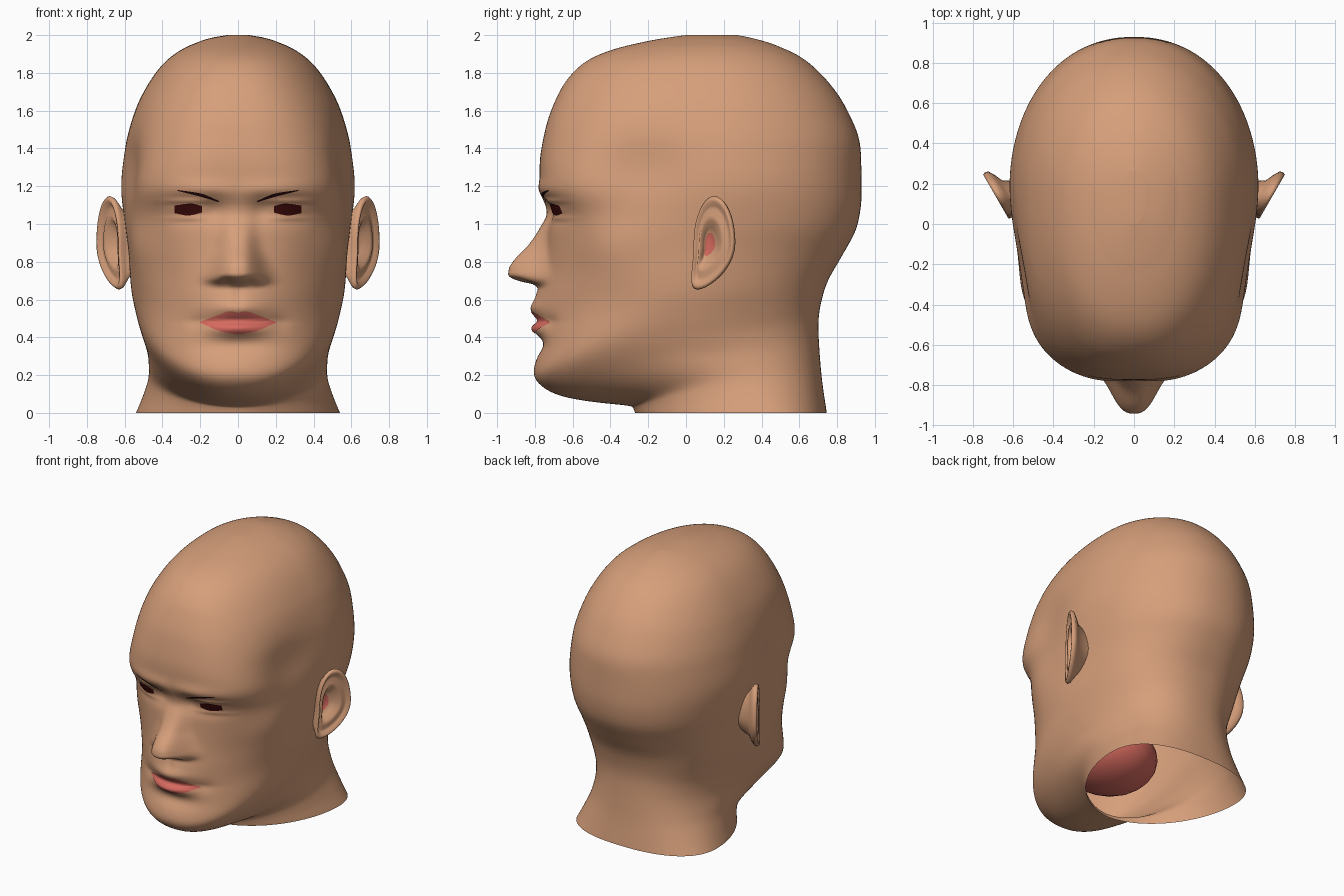
import bpy, bmesh, math
from mathutils import Vector
from mathutils.bvhtree import BVHTree

cube = bpy.data.objects.get("Cube")
if cube:
    bpy.data.objects.remove(cube)


def material(name, r, g, b):
    mat = bpy.data.materials.new(name)
    mat.use_nodes = True
    mat.diffuse_color = (r, g, b, 1)
    mat.node_tree.nodes["Principled BSDF"].inputs["Base Color"].default_value = (r, g, b, 1)
    return mat


skin = material("skin", .67, .345, .195)
pink = material("lip_pink", .68, .145, .115)
iris = material("iris_maroon", .045, .003, .003)
brow = material("brow_dark", .02, .003, .004)


def finish(name, bm, *mats):
    bmesh.ops.recalc_face_normals(bm, faces=bm.faces)
    mesh = bpy.data.meshes.new(name)
    bm.to_mesh(mesh)
    bm.free()
    for mat in mats:
        mesh.materials.append(mat)
    mesh.shade_smooth()
    obj = bpy.data.objects.new(name, mesh)
    bpy.context.collection.objects.link(obj)
    return obj


def curve(points, col=1):
    """Smooth curve through the points that never overshoots them."""
    xs = [p[0] for p in points]
    ys = [p[col] for p in points]
    last = len(xs) - 1
    d = [(ys[i + 1] - ys[i]) / (xs[i + 1] - xs[i]) for i in range(last)]
    m = [d[0]]
    for a, b in zip(d, d[1:]):
        m.append(2 * a * b / (a + b) if a * b > 0 else 0)
    m.append(d[-1])

    def value(x):
        x = min(max(x, xs[0]), xs[-1])
        i = 0
        while i < last - 1 and x > xs[i + 1]:
            i += 1
        h = xs[i + 1] - xs[i]
        t = (x - xs[i]) / h
        s = t * t * (3 - 2 * t)
        return (ys[i] * (1 - s) + ys[i + 1] * s
                + h * t * (1 - t) * (m[i] * (1 - t) - m[i + 1] * t))
    return value


def soft(points, col=1, blur=.07):
    """The same curve with its bends evened out, ends kept."""
    exact = curve(points, col)

    def value(x):
        reach = min(blur, x, 2 - x)
        return sum(exact(x + reach * k / 4) * (5 - abs(k)) for k in range(-4, 5)) / 25
    return value


# Head profiles: ring height, then height and depth at the front and the back
front = [(0, 0, -.27), (.17, .035, -.285), (.25, .055, -.47), (.32, .085, -.65),
         (.38, .13, -.75), (.43, .19, -.8), (.5, .3, -.785), (.62, .5, -.77),
         (.76, .7, -.76), (.95, .95, -.74), (1.2, 1.2, -.772), (1.3, 1.3, -.775),
         (1.5, 1.5, -.745), (1.7, 1.7, -.67), (1.8, 1.8, -.6), (1.88, 1.88, -.5),
         (1.95, 1.95, -.3), (1.985, 1.985, -.11), (2, 2, 0)]
back = [(0, 0, .745), (.2, .22, .715), (.4, .47, .7), (.6, .66, .735),
        (.8, .83, .825), (1, 1, .91), (1.15, 1.15, .93), (1.4, 1.4, .925),
        (1.62, 1.62, .845), (1.79, 1.79, .72), (1.92, 1.92, .555),
        (1.985, 1.985, .35), (2, 2, .27)]
front_z, front_y = soft(front, 1, .04), soft(front, 2, .04)
back_z, back_y = soft(back), soft(back, 2)
width = soft([(0, .54), (.1, .5), (.2, .475), (.3, .48), (.4, .507), (.5, .537),
              (.65, .567), (.85, .58), (1, .6), (1.2, .622), (1.4, .6), (1.6, .545),
              (1.75, .47), (1.86, .385), (1.93, .29), (1.98, .17), (2, .06)], 1, .04)
middle = soft([(0, .4), (.15, .31), (.3, .12), (.45, 0), (.72, 0), (.85, .05),
               (1.05, .13), (2, .15)])
squareness = soft([(0, 1.85), (.3, 2.1), (.45, 2.3), (.62, 2), (.75, 2), (.9, 2.25),
                   (1.05, 2.5), (1.2, 2.9), (1.35, 2.7), (2, 2.1)])
nose_height = curve([(.66, 0), (.68, .03), (.695, .1), (.715, .16), (.735, .18), (.765, .18),
                     (.8, .165), (.89, .09), (.98, .035), (1.05, .005), (1.1, 0)])
nose_width = curve([(.66, .14), (.73, .132), (.79, .115), (.9, .09), (1.1, .08)])

# Soft dents (+) and bulges (-) on the face: x, z, spread x, spread z, depth
dents = [(.26, 1.075, .1, .05, .045),    # eye socket
         (.12, 1.07, .045, .05, .025),   # inner eye corner
         (0, 1.07, .06, .05, .015),      # nose root
         (.27, 1.075, .07, .03, -.025),  # eyeball
         (.27, 1.122, .08, .01, -.01),   # upper lid
         (.27, 1.03, .08, .01, -.007),   # lower lid
         (.17, 1.18, .13, .035, -.016),  # brow ridge
         (0, .6, .14, .07, -.035),       # muzzle
         (0, .55, .1, .03, -.03),        # upper lip
         (0, .485, .14, .012, .015),     # mouth slit
         (0, .445, .1, .027, -.04),      # lower lip
         (.22, .475, .04, .03, .01),     # mouth corner
         (0, .36, .13, .035, .025),      # groove over the chin
         (0, .23, .13, .05, -.01),       # chin
         (0, .62, .02, .04, .008),       # groove over the lip
         (.06, .7, .022, .012, .03)]     # nostril


def bell(a, b):
    return math.exp(-(a * a + b * b) / 2)


def sculpt(x, y, z):
    ax = abs(x)
    face = min(max((-.3 - y) / .25, 0), 1)
    if face > 0 and .1 < z < 1.4:
        dy = -nose_height(z) * math.exp(-(ax / nose_width(z)) ** 2.9)
        for cx, cz, sx, sz, depth in dents:
            dy += depth * bell((ax - cx) / sx, (z - cz) / sz)
        y += dy * face
    # Temples, cheekbones and the hollow of the neck behind the jaw
    pinch = .05 * bell((y + .25) / .18, (z - 1.26) / .15)
    pinch -= .04 * bell((y + .42) / .14, (z - .86) / .13)
    pinch += .025 * bell((y - .35) / .2, (z - .48) / .15)
    return x * (1 - pinch / .55), y, z


# Head and neck: stacked rings, tilted under the jaw, open at the neck
ROWS, COLS = 280, 200
bm = bmesh.new()
rings = []
for i in range(ROWS + 1):
    v = 2 * (1 - (1 - i / ROWS) ** 1.5)
    w, yc, n = width(v), middle(v), squareness(v)
    fy, fz, by, bz = front_y(v), front_z(v), back_y(v), back_z(v)
    ring = []
    for j in range(COLS):
        s = 2 * j / COLS - 1
        t = math.pi * (.55 * s + .45 * s ** 3)
        sn, cs = math.sin(t), math.cos(t)
        e = n if cs > 0 else 2.4 - .2 * v
        r = (abs(sn) ** e + abs(cs) ** e) ** (-1 / e)
        f = abs(r * cs)
        ey, ez = (fy, fz) if cs > 0 else (by, bz)
        ring.append(bm.verts.new(sculpt(w * r * sn, yc + (ey - yc) * f,
                                        v + (ez - v) * f ** 1.8)))
    rings.append(ring)
for low, high in zip(rings, rings[1:]):
    for j in range(COLS):
        k = (j + 1) % COLS
        bm.faces.new((low[j], low[k], high[k], high[j]))
bm.faces.new(rings[-1])
surface = BVHTree.FromBMesh(bm)
finish("head", bm, skin)


def plate(name, mat, x0, x1, bottom, top, nu=28, nv=10):
    """Thin plate laid on the face between two height curves."""
    bm = bmesh.new()
    grid = []
    for i in range(nu + 1):
        x = x0 + (x1 - x0) * i / nu
        lo, hi = bottom(abs(x)), top(abs(x))
        column = []
        for j in range(nv + 1):
            z = lo + (hi - lo) * j / nv
            hit = surface.ray_cast(Vector((x, -2, z)), Vector((0, 1, 0)))[0]
            column.append(bm.verts.new((x, hit.y - .005, z)))
        grid.append(column)
    for a, b in zip(grid, grid[1:]):
        for j in range(nv):
            bm.faces.new((a[j], b[j], b[j + 1], a[j + 1]))
    finish(name, bm, mat)


# Lips
plate("lips", pink, -.2, .2,
      curve([(0, .415), (.08, .428), (.2, .476)]),
      curve([(0, .53), (.04, .538), (.1, .52), (.2, .482)]), 48, 16)

# Ear rings from the hollow, over the rim and back to the head: scale, height, shift
ear_rings = [(.12, -.044, -.052), (.25, -.038, -.05), (.36, -.026, -.038), (.5, .004, -.022),
             (.62, .01, -.015), (.74, -.002, -.01), (.82, .002, -.006), (.9, .018, 0),
             (.97, .018, 0), (1.01, .006, 0), (.98, -.012, 0), (.86, -.03, -.015),
             (.7, -.05, -.04), (.5, -.12, -.06)]


def ear(name, side):
    bm = bmesh.new()
    flare = math.radians(30)
    loops = []
    for scale, height, shift in ear_rings:
        loop = []
        for j in range(40):
            a = math.tau * j / 40
            sa = math.sin(a)
            u = scale * (.122 * math.cos(a) - .1 * max(0, -sa) ** 2) + shift
            x = .675 + u * math.sin(flare) + height * math.cos(flare)
            y = .152 + u * math.cos(flare) - height * math.sin(flare)
            loop.append(bm.verts.new((side * x, y, .9 + .245 * scale * sa - .01 * (1 - scale))))
        loops.append(loop)
    bm.faces.new(loops[0]).material_index = 1
    for i, (a, b) in enumerate(zip(loops, loops[1:])):
        for j in range(40):
            k = (j + 1) % 40
            face = bm.faces.new((a[j], a[k], b[k], b[j]))
            face.material_index = 1 if i == 0 else 0
    finish(name, bm, skin, pink)


# Eyes, brows and ears on both sides
for label, side in (("left", 1), ("right", -1)):
    plate(label + "_eye", iris, side * .19, side * .335,
          curve([(.19, 1.06), (.265, 1.045), (.335, 1.057)]),
          curve([(.19, 1.095), (.25, 1.108), (.335, 1.098)]))
    plate(label + "_eyebrow", brow, side * .1, side * .32,
          curve([(.1, 1.115), (.2, 1.145), (.32, 1.175)]),
          curve([(.1, 1.122), (.2, 1.162), (.32, 1.18)]), 28, 4)
    ear(label + "_ear", side)

# Mouth cavity, seen through the open neck
bm = bmesh.new()
bmesh.ops.create_icosphere(bm, subdivisions=3, radius=1)
for vert in bm.verts:
    vert.co = (vert.co.x * .33, vert.co.y * .32 - .26, vert.co.z * .22 + .44)
finish("mouth_cavity", bm, pink)
